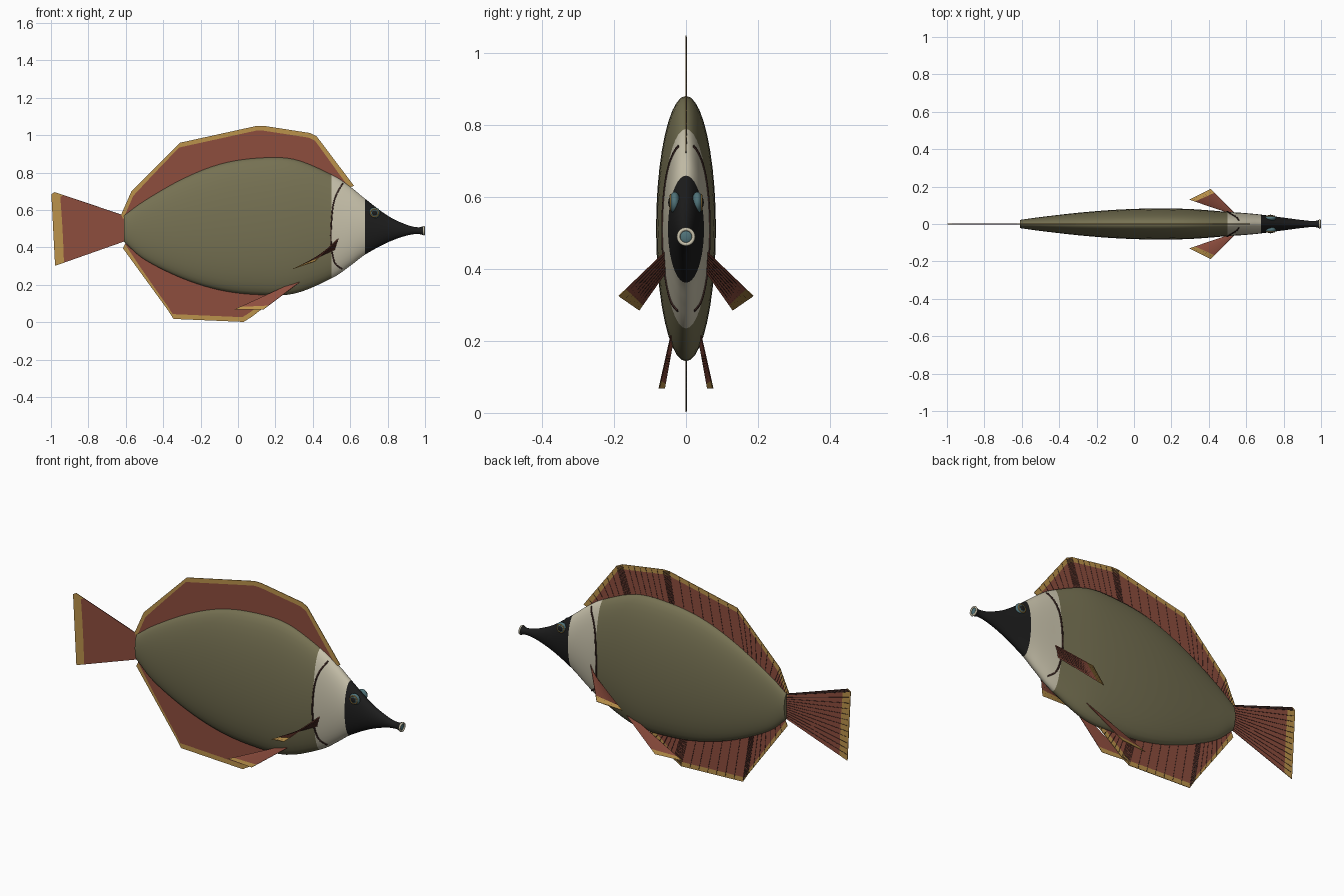
import bpy, bmesh, math
from mathutils import Vector, Matrix

if "Cube" in bpy.data.objects:
    bpy.data.objects.remove(bpy.data.objects["Cube"])


def material(name, rgb):
    m = bpy.data.materials.new(name)
    m.use_nodes = True
    m.diffuse_color = (*rgb, 1)
    m.node_tree.nodes["Principled BSDF"].inputs["Base Color"].default_value = (*rgb, 1)
    return m


OLIVE = material("olive", (0.18, 0.165, 0.085))
CREAM = material("cream", (0.58, 0.54, 0.41))
BLACK = material("black", (0.012, 0.012, 0.012))
RED = material("rust_red", (0.27, 0.075, 0.048))
GOLD = material("gold", (0.5, 0.29, 0.07))
TEAL = material("teal", (0.08, 0.17, 0.19))
MAROON = material("dark_maroon", (0.04, 0.017, 0.014))


def make_object(name, bm, mats):
    bmesh.ops.recalc_face_normals(bm, faces=bm.faces)
    me = bpy.data.meshes.new(name)
    bm.to_mesh(me)
    bm.free()
    for m in mats:
        me.materials.append(m)
    ob = bpy.data.objects.new(name, me)
    bpy.context.collection.objects.link(ob)
    return ob


def tubes(name, paths, radius, mat):
    cu = bpy.data.curves.new(name, "CURVE")
    cu.dimensions = "3D"
    cu.bevel_depth = radius
    cu.bevel_resolution = 0
    cu.use_fill_caps = True
    for path in paths:
        sp = cu.splines.new("POLY")
        sp.points.add(len(path) - 1)
        for p, co in zip(sp.points, path):
            p.co = (*co, 1)
    cu.materials.append(mat)
    ob = bpy.data.objects.new(name, cu)
    bpy.context.collection.objects.link(ob)


def spline(points, steps):
    """Catmull-Rom curve through the points."""
    pts = [Vector(p) for p in points]
    pts = [2 * pts[0] - pts[1]] + pts + [2 * pts[-1] - pts[-2]]
    out = []
    for a, b, c, d in zip(pts, pts[1:], pts[2:], pts[3:]):
        for i in range(steps):
            t = i / steps
            out.append(0.5 * (2 * b + (c - a) * t + (2 * a - 5 * b + 4 * c - d) * t * t
                              + (3 * b - a - 3 * c + d) * t ** 3))
    return out + [pts[-2]]


# Body: oval sections along x, given as (x, bottom, top, half width)
stations = spline([
    (-0.61, 0.43, 0.57, 0.022), (-0.5, 0.335, 0.65, 0.037), (-0.3, 0.235, 0.765, 0.06),
    (-0.1, 0.172, 0.845, 0.076), (0.1, 0.147, 0.878, 0.083), (0.3, 0.153, 0.872, 0.08),
    (0.5, 0.235, 0.79, 0.065), (0.6, 0.302, 0.725, 0.058), (0.68, 0.362, 0.66, 0.05),
    (0.8, 0.427, 0.57, 0.034), (0.9, 0.463, 0.522, 0.021), (0.96, 0.472, 0.508, 0.016),
    (0.99, 0.466, 0.514, 0.022)], 5)
SIDES = 40


def build_body():
    bm = bmesh.new()
    rings = []
    for x, lo, hi, w in stations:
        ring = []
        for i in range(SIDES):
            a = math.tau * i / SIDES
            ring.append(bm.verts.new((x, w * math.cos(a), (lo + hi) / 2 + (hi - lo) / 2 * math.sin(a))))
        rings.append(ring)
    for r, s in zip(rings, rings[1:]):
        for i in range(SIDES):
            j = (i + 1) % SIDES
            f = bm.faces.new((r[i], r[j], s[j], s[i]))
            f.smooth = True
            x = f.calc_center_median().x
            f.material_index = (x > 0.5) + (x > 0.68)
    bm.faces.new(rings[0])
    bm.faces.new(rings[-1]).material_index = 2
    make_object("body", bm, [OLIVE, CREAM, BLACK])


def skin_width(x, z):
    for a, b in zip(stations, stations[1:]):
        if a.x <= x <= b.x:
            _, lo, hi, w = a.lerp(b, (x - a.x) / (b.x - a.x))
            u = (z - (lo + hi) / 2) / ((hi - lo) / 2)
            return w * math.sqrt(max(0, 1 - u * u))
    return 0


# Fins: sheets between base and tip points, gold margin, fine rays
def fin(name, pairs, margin, steps, ray_side=0.0):
    pairs = [(Vector(b), Vector(t)) for b, t in pairs]
    lines = []
    for (b0, t0), (b1, t1) in zip(pairs, pairs[1:]):
        lines += [(b0.lerp(b1, i / steps), t0.lerp(t1, i / steps)) for i in range(steps)]
    lines.append(pairs[-1])
    bm = bmesh.new()
    rows = []
    for b, t in lines:
        m = t.lerp(b, min(0.4, margin / (t - b).length))
        rows.append([bm.verts.new(p) for p in (b, m, t)])
    for r, s in zip(rows, rows[1:]):
        for k in range(2):
            bm.faces.new((r[k], r[k + 1], s[k + 1], s[k])).material_index = k
    ob = make_object(name, bm, [RED, GOLD])
    mod = ob.modifiers.new("thickness", "SOLIDIFY")
    mod.thickness = 0.003
    mod.offset = 0
    shift = Vector((0, ray_side, 0))
    tubes(name + "_rays", [(b + shift, t.lerp(b, 0.02) + shift) for b, t in lines[1:-1]],
          0.0016, MAROON)


def flat(pairs):
    return [((bx, 0, bz), (tx, 0, tz)) for bx, bz, tx, tz in pairs]


build_body()
fin("dorsal_fin", flat([
    (-0.59, 0.5, -0.625, 0.575), (-0.52, 0.58, -0.57, 0.7), (-0.36, 0.69, -0.31, 0.96),
    (0.06, 0.83, 0.1, 1.05), (0.09, 0.83, 0.14, 1.05), (0.32, 0.82, 0.385, 1.012),
    (0.36, 0.81, 0.42, 0.995), (0.55, 0.7, 0.62, 0.73)]), 0.026, 7, 0.0012)
fin("anal_fin", flat([
    (-0.58, 0.47, -0.615, 0.395), (-0.42, 0.33, -0.375, 0.065), (-0.39, 0.31, -0.345, 0.018),
    (-0.02, 0.2, 0.03, 0.002), (0.02, 0.2, 0.075, 0.03), (0.18, 0.18, 0.23, 0.15)]),
    0.026, 7, 0.0012)
fin("tail_fin", flat([
    (-0.6, 0.567, -0.98, 0.696), (-0.6, 0.56, -0.998, 0.685),
    (-0.6, 0.435, -0.978, 0.302)]), 0.05, 12, 0.0012)

for side, label in ((1, "left"), (-1, "right")):
    # Paired fins
    fin(label + "_pectoral_fin", [
        ((0.545, side * 0.052, 0.455), (0.41, side * 0.187, 0.325)),
        ((0.53, side * 0.052, 0.395), (0.295, side * 0.13, 0.286))], 0.035, 8)
    fin(label + "_pelvic_fin", [
        ((0.33, side * 0.042, 0.215), (0.135, side * 0.075, 0.068)),
        ((0.27, side * 0.036, 0.2), (-0.02, side * 0.06, 0.068))], 0.035, 8)

    # Gill line lying on the skin
    gill = spline([(0.56, 0.742), (0.525, 0.68), (0.505, 0.6), (0.497, 0.44),
                   (0.515, 0.325), (0.555, 0.285)], 6)
    tubes(label + "_gill_line", [[(x, side * skin_width(x, z), z) for x, z in gill]], 0.005, MAROON)


# Round parts
def dome(name, centre, scale, mat):
    bm = bmesh.new()
    bmesh.ops.create_uvsphere(bm, u_segments=24, v_segments=12, radius=1)
    bm.transform(Matrix.Translation(centre) @ Matrix.Diagonal((*scale, 1)))
    for f in bm.faces:
        f.smooth = True
    make_object(name, bm, [mat])


def hoop(name, centre, axis, radius, thick, mat):
    rot = Vector(axis).to_track_quat("Z", "Y")
    bpy.ops.mesh.primitive_torus_add(location=centre, rotation=rot.to_euler(), major_radius=radius,
                                     minor_radius=thick, major_segments=28, minor_segments=8)
    ob = bpy.context.object
    ob.name = name
    ob.data.materials.append(mat)
    ob.data.polygons.foreach_set("use_smooth", [True] * len(ob.data.polygons))


for side, label in ((1, "left"), (-1, "right")):
    y = side * skin_width(0.73, 0.585)
    dome(label + "_eye", (0.73, y, 0.585), (0.03, 0.016, 0.03), TEAL)
    hoop(label + "_eye_ring", (0.73, y + side * 0.011, 0.585), (0, side, 0), 0.021, 0.003, GOLD)
    dome(label + "_pupil", (0.73, y + side * 0.012, 0.585), (0.015, 0.006, 0.015), BLACK)

hoop("lip_ring", (0.994, 0, 0.49), (1, 0, 0), 0.021, 0.005, CREAM)
dome("mouth", (0.989, 0, 0.49), (0.008, 0.02, 0.02), TEAL)
